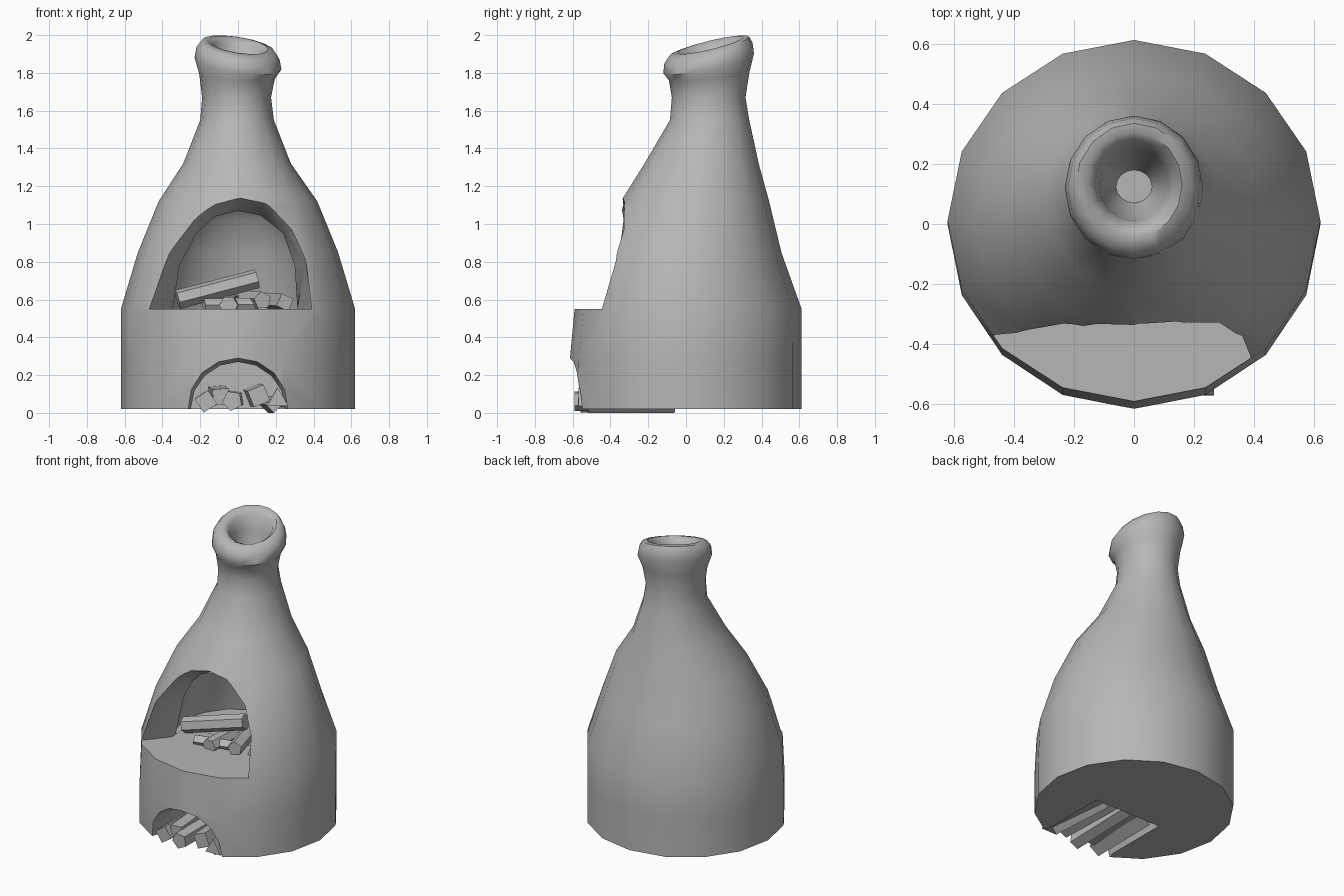
import bpy, bmesh, math
from mathutils import Vector

if "Cube" in bpy.data.objects:
    bpy.data.objects.remove(bpy.data.objects["Cube"])

clay = bpy.data.materials.new("dark_clay")
clay.diffuse_color = (0.47, 0.47, 0.47, 1)
clay.use_nodes = True
clay.node_tree.nodes["Principled BSDF"].inputs["Base Color"].default_value = clay.diffuse_color


def loft(name, rings):
    """Skin a closed solid through rings with equal point counts."""
    bm = bmesh.new()
    vs = [[bm.verts.new(p) for p in r] for r in rings]
    n = len(vs[0])
    for a, b in zip(vs, vs[1:]):
        for i in range(n):
            j = (i + 1) % n
            bm.faces.new((a[i], a[j], b[j], b[i]))
    bm.faces.new(vs[0])
    bm.faces.new(vs[-1])
    bmesh.ops.recalc_face_normals(bm, faces=bm.faces)
    me = bpy.data.meshes.new(name)
    bm.to_mesh(me)
    bm.free()
    me.materials.append(clay)
    ob = bpy.data.objects.new(name, me)
    bpy.context.collection.objects.link(ob)
    return ob


def oval(z, xl, xr, yf, yb, tilt=0, n=16):
    cx, cy, rx, ry = (xl + xr) / 2, (yf + yb) / 2, (xr - xl) / 2, (yb - yf) / 2
    pts = []
    for i in range(n):
        a = 2 * math.pi * i / n
        dx, dy = rx * math.cos(a), ry * math.sin(a)
        pts.append((cx + dx, cy + dy, z + tilt * (0.24 * dy - 0.15 * dx)))
    return pts


def log(name, p, q, r, sides=5, spin=0.0):
    p, q = Vector(p), Vector(q)
    rot = (q - p).to_track_quat('Z', 'Y')
    prof = [Vector((r * math.cos(spin + 2 * math.pi * i / sides),
                    r * math.sin(spin + 2 * math.pi * i / sides), 0)) for i in range(sides)]
    return loft(name, [[c + rot @ v for v in prof] for c in (p, q)])


# Oven body: outer skin up, over the rounded tilted lip, down into a blind flue
body = loft("oven_body", [oval(*r) for r in (
    (0.02, -.62, .62, -.612, .612), (0.28, -.62, .62, -.615, .612), (0.55, -.62, .62, -.59, .612),
    (0.85, -.53, .53, -.49, .505), (1.12, -.42, .42, -.345, .44), (1.32, -.29, .28, -.22, .385),
    (1.55, -.20, .19, -.085, .335), (1.67, -.19, .175, -.075, .315),
    (1.78, -.205, .195, -.09, .335, .4), (1.85, -.23, .23, -.12, .36, .9),
    (1.905, -.22, .22, -.115, .352, 1), (1.94, -.195, .195, -.09, .335, 1),
    (1.948, -.16, .16, -.045, .305, 1), (1.925, -.13, .135, -.012, .275, 1),
    (1.85, -.115, .115, .01, .25, .5), (1.70, -.10, .09, .03, .22), (1.60, -.06, .06, .07, .18))])

# Domed fire chamber
chamber = loft("chamber_cutter", [oval(*r) for r in (
    (0.551, -.42, .42, -.36, .42), (0.85, -.36, .36, -.30, .36), (1.02, -.28, .28, -.22, .29),
    (1.12, -.17, .17, -.12, .2), (1.15, -.06, .06, -.02, .1))])

# Arched mouth with splayed sides
outer = [(-.47, .55), (-.37, .85), (-.24, 1.04), (-.12, 1.125), (.02, 1.16),
         (.15, 1.14), (.30, .98), (.36, .80), (.39, .55)]
inner = [(-.345, .55), (-.31, .78), (-.22, .95), (-.12, 1.04), (0, 1.07),
         (.12, 1.045), (.24, .95), (.30, .78), (.315, .55)]
mouth = loft("mouth_cutter", [[(x, y, z) for x, z in o] for o, y in
                              ((outer, -.8), (outer, -.37), (inner, -.22), (inner, -.05))])


# Wood store arch under the hearth, narrowing slightly behind the rim
def arch(r):
    return [(-r, -.1)] + [(-r * math.cos(math.pi * i / 8), .02 + r * math.sin(math.pi * i / 8))
                          for i in range(9)] + [(r, -.1)]


store = loft("store_cutter", [[(x, y, z) for x, z in arch(r)] for r, y in
                              ((.27, -.8), (.27, -.57), (.25, -.5), (.25, -.06))])

bpy.context.view_layer.objects.active = body
body.select_set(True)
for cutter in (chamber, mouth, store):
    m = body.modifiers.new("cut", 'BOOLEAN')
    m.operation, m.solver, m.object = 'DIFFERENCE', 'EXACT', cutter
    bpy.ops.object.modifier_apply(modifier=m.name)
    bpy.data.objects.remove(cutter)
bpy.ops.object.shade_smooth_by_angle(angle=math.radians(48))

# Firewood on the hearth
for i, (p, q, r, n, s) in enumerate((
        ((-.32, -.12, .60), (.10, -.06, .71), .052, 6, .3),
        ((-.05, -.24, .57), (-.02, .18, .58), .05, 6, 0),
        ((.13, -.22, .595), (.02, .18, .60), .048, 5, .2),
        ((.25, -.18, .585), (.16, .2, .59), .05, 4, 1.2),
        ((-.18, -.20, .565), (.10, -.14, .57), .04, 5, .5))):
    log(f"hearth_log_{i}", p, q, r, n, s)

# Firewood stacked in the store below
for i, (p, q, r, n, s) in enumerate((
        ((-.17, -.56, .06), (-.17, -.07, .065), .06, 4, .2),
        ((-.09, -.53, .085), (-.11, -.07, .10), .06, 4, .7),
        ((-.03, -.59, .065), (-.02, -.07, .07), .055, 5, 1.1),
        ((.11, -.55, .09), (.09, -.07, .095), .065, 4, .4),
        ((.21, -.57, .07), (.20, -.07, .06), .065, 3, math.pi / 2))):
    log(f"store_log_{i}", p, q, r, n, s)
# Lowest log, resting on the ground
log("ground_log", (.19, -.52, .045), (.16, -.06, .045), .045, 4, 0)
